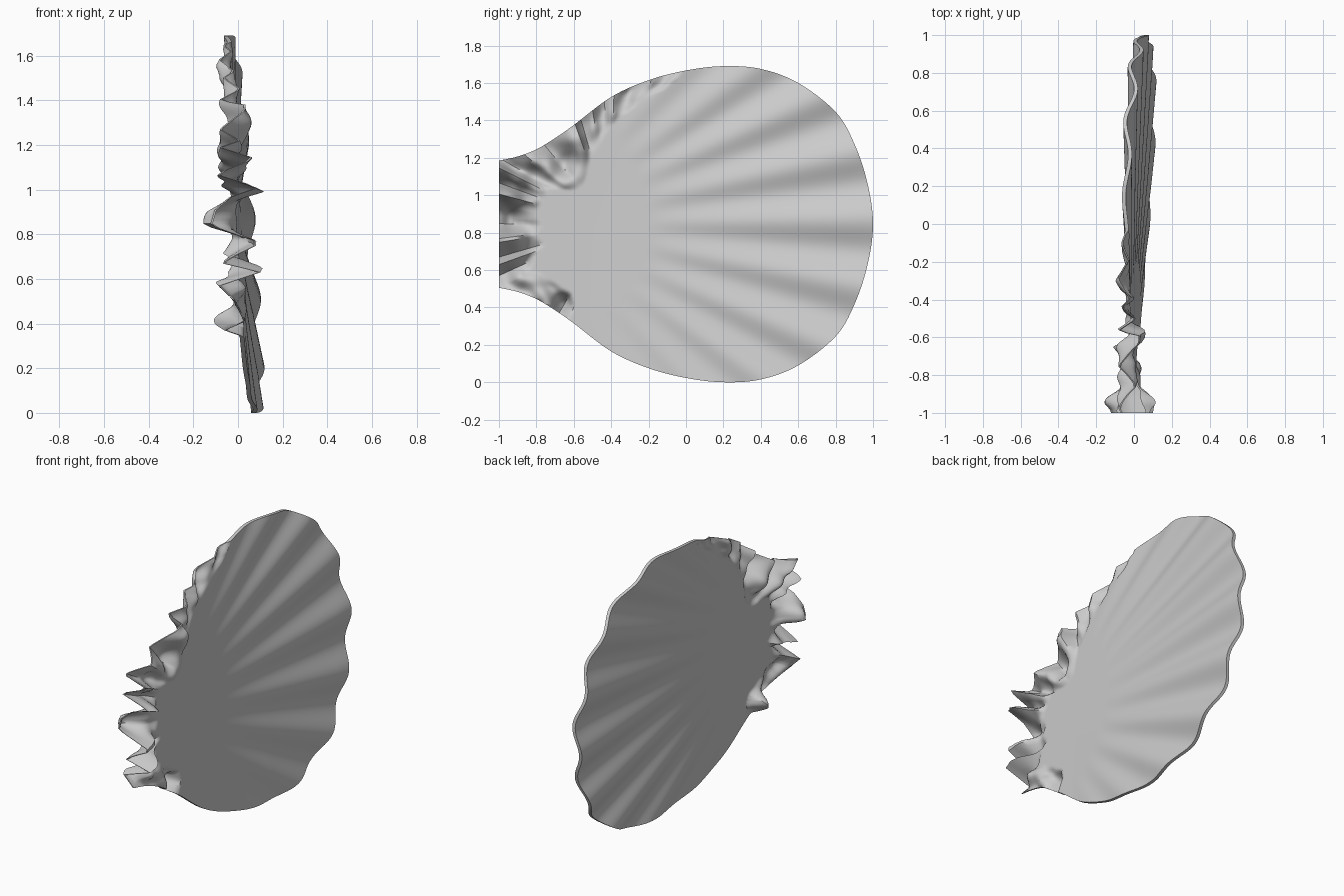
import bpy, bmesh, math
from mathutils import Vector, noise

if "Cube" in bpy.data.objects:
    bpy.data.objects.remove(bpy.data.objects["Cube"])

# Upper half of the outline as (y, height above the mid line z = 0.845)
HALF = [(-1, .34), (-.9, .362), (-.8, .40), (-.7, .46), (-.6, .53), (-.4, .68), (-.2, .77), (0, .822),
        (.2, .845), (.4, .83), (.6, .755), (.8, .60), (.9, .43), (.97, .22), (1, 0)]
MID = .845
THICK = .02
RIM, RINGS = 300, 48

# Crumpled hinge edge: (z, x of the edge, how far the fold reaches inward)
FOLDS = [(.34, .03, .08), (.37, -.06, .12), (.41, .03, .12), (.47, .0, .14), (.51, -.02, .2),
         (.57, -.08, .2), (.63, .10, .22), (.67, -.07, .25), (.71, .0, .22), (.76, .10, .2),
         (.84, -.12, .22), (.91, -.10, .2), (.97, -.03, .2), (1.01, .09, .22), (1.07, -.10, .25),
         (1.14, .075, .28), (1.19, -.08, .3), (1.22, .01, .3), (1.27, -.08, .3), (1.31, -.03, .28),
         (1.35, .025, .25), (1.38, .03, .22), (1.40, -.085, .2), (1.45, .01, .2), (1.50, -.065, .16),
         (1.53, -.02, .15), (1.58, -.085, .13), (1.62, -.03, .1), (1.645, -.065, .08), (1.66, -.04, .05)]


def spline(pts, steps=12):
    out = []
    for i in range(len(pts) - 1):
        p0, p1, p2, p3 = (pts[min(max(j, 0), len(pts) - 1)] for j in range(i - 1, i + 3))
        for k in range(steps):
            t = k / steps
            out.append(.5 * (2 * p1 + (p2 - p0) * t + (2 * p0 - 5 * p1 + 4 * p2 - p3) * t * t
                             + (3 * p1 - p0 - 3 * p2 + p3) * t ** 3))
    return out + [pts[-1]]


def resample(pts, n):
    cum = [0]
    for a, b in zip(pts, pts[1:]):
        cum.append(cum[-1] + (b - a).length)
    out, i = [], 0
    for k in range(n):
        s = cum[-1] * k / n
        while cum[i + 1] < s:
            i += 1
        out.append(pts[i].lerp(pts[i + 1], (s - cum[i]) / (cum[i + 1] - cum[i])))
    return out


def fold_at(z):
    for a, b in zip(FOLDS, FOLDS[1:]):
        if a[0] <= z <= b[0]:
            t = (z - a[0]) / (b[0] - a[0])
            return a[1] + (b[1] - a[1]) * t, a[2] + (b[2] - a[2]) * t
    return None


def sheet_x(y, z):
    # Gently twisted plate with shallow ribs fanning out from the hinge
    twist = .055 + .018 * min(max((y + .5) / .7, 0), 1)
    base = .012 + .035 * y - twist * (z - MID)
    dy, dz = y + .8, z - MID
    r = math.hypot(dy, dz)
    ang = math.degrees(math.atan2(dz, dy))
    grow = min(max((r - .6) / 1.1, 0), 1)
    grow *= min(max((70 - abs(ang)) / 40, 0), 1)
    return base + .024 * grow * math.cos(math.radians((ang - 1) * 360 / 11.7))


# Closed outline: top edge, round front, bottom edge, straight hinge
top = [Vector((y, h)) for y, h in HALF]
whole = spline(top + [Vector((y, -h)) for y, h in reversed(HALF[:-1])])
rim = resample([Vector((p.x, p.y + MID)) for p in whole + [whole[0]]], RIM)
# Keep the two hinge corners exact
for corner in (Vector((-1, MID + .34)), Vector((-1, MID - .34))):
    k = min(range(RIM), key=lambda i: (rim[i] - corner).length)
    rim[k] = corner
centre = Vector((-.4, MID))


def point(p, t):
    # Position in the sheet, and half thickness there (thinner in the folds)
    q = centre.lerp(p, t)
    x, half = sheet_x(q.x, q.y), THICK / 2
    fold = fold_at(p.y) if p.x < 0.0 else None
    if fold:
        edge, width = fold
        s = 1 - (1 - t) * (p - centre).length / width
        if s > 0:
            x += (edge - x) * min(1, s * 1.3)
            x += .09 * noise.noise(Vector((q.x * 8, q.y * 8, 3))) * 4 * s * (1 - s)
            half *= 1 - .6 * s
    return x, half, q


# Two skins joined around the rim
bm = bmesh.new()
rims = []
for side in (1, -1):
    hub = bm.verts.new((sheet_x(*centre) + side * THICK / 2, centre.x, centre.y))
    rings = []
    for k in range(1, RINGS + 1):
        ring = []
        for p in rim:
            x, half, q = point(p, k / RINGS)
            ring.append(bm.verts.new((x + side * half, q.x, q.y)))
        rings.append(ring)
    for i in range(RIM):
        j = (i + 1) % RIM
        bm.faces.new((hub, rings[0][i], rings[0][j]))
        for a, b in zip(rings, rings[1:]):
            bm.faces.new((a[i], b[i], b[j], a[j]))
    rims.append(rings[-1])
for i in range(RIM):
    j = (i + 1) % RIM
    bm.faces.new((rims[0][i], rims[1][i], rims[1][j], rims[0][j]))
bmesh.ops.recalc_face_normals(bm, faces=bm.faces)
mesh = bpy.data.meshes.new("ribbed_shell_plate")
bm.to_mesh(mesh)
bm.free()
shell = bpy.data.objects.new("ribbed_shell_plate", mesh)
bpy.context.collection.objects.link(shell)
bpy.context.view_layer.objects.active = shell
shell.select_set(True)
bpy.ops.object.shade_smooth_by_angle(angle=math.radians(50))
